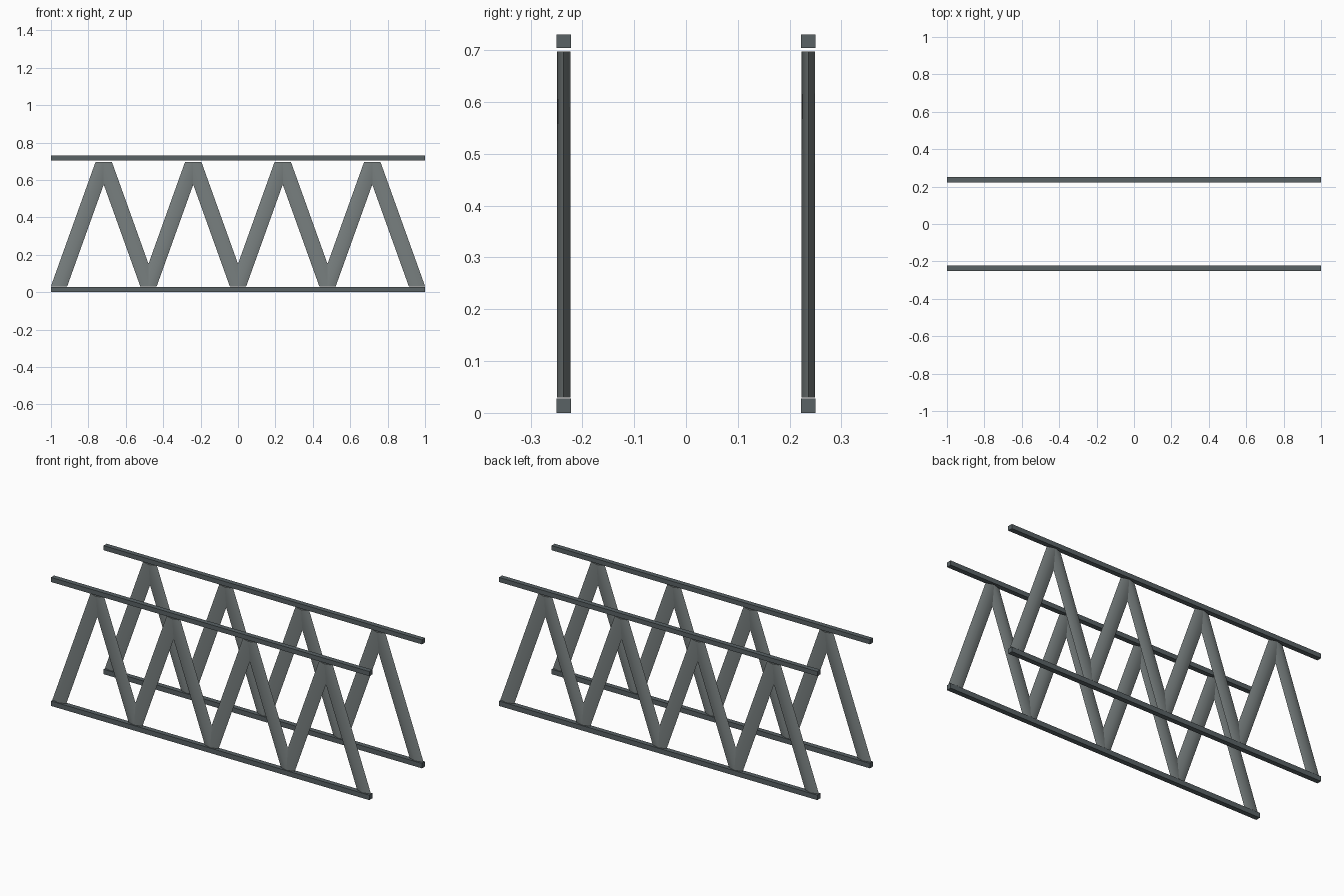
import bpy, bmesh, math

if "Cube" in bpy.data.objects:
    bpy.data.objects.remove(bpy.data.objects["Cube"])

Y = 0.236          # truss plane offset
Z0, Z1 = 0.03, 0.697
STEP = 0.2393      # half of one truss bay


def material(name, rgb):
    m = bpy.data.materials.new(name)
    m.diffuse_color = (*rgb, 1)
    m.use_nodes = True
    m.node_tree.nodes["Principled BSDF"].inputs["Base Color"].default_value = m.diffuse_color
    return m


RAIL = material("dark_steel", (0.10, 0.122, 0.13))
BRACE = material("grey_steel", (0.19, 0.215, 0.215))


def prism(name, bottom, top, mat):
    """Solid between two matching rings of points."""
    bm = bmesh.new()
    a = [bm.verts.new(p) for p in bottom]
    b = [bm.verts.new(p) for p in top]
    n = len(a)
    bm.faces.new(a)
    bm.faces.new(b)
    for i in range(n):
        bm.faces.new((a[i], a[(i + 1) % n], b[(i + 1) % n], b[i]))
    bmesh.ops.recalc_face_normals(bm, faces=bm.faces)
    me = bpy.data.meshes.new(name)
    bm.to_mesh(me)
    bm.free()
    me.materials.append(mat)
    ob = bpy.data.objects.new(name, me)
    bpy.context.collection.objects.link(ob)
    return ob


def diamond(x, y, z):
    w, d = 0.0435, 0.0133
    return [(x - w, y, z), (x, y - d, z), (x + w, y, z), (x, y + d, z)]


def rail(name, y, z0, z1):
    h = 0.014
    ring = lambda x: [(x, y - h, z0), (x, y + h, z0), (x, y + h, z1), (x, y - h, z1)]
    prism(name, ring(-1), ring(1), RAIL)


for side, y in (("front", -Y), ("back", Y)):
    # horizontal rails
    rail(side + "_bottom_rail", y, 0.0, 0.028)
    rail(side + "_top_rail", y, 0.704, 0.730)
    # zigzag diagonal braces, softly shaded across the front and back ridges
    for i in range(8):
        za, zb = (Z0, Z1) if i % 2 == 0 else (Z1, Z0)
        brace = prism(f"{side}_brace_{i + 1}", diamond((i - 4) * STEP, y, za),
                      diamond((i - 3) * STEP, y, zb), BRACE)
        bpy.ops.object.select_all(action='DESELECT')
        brace.select_set(True)
        bpy.context.view_layer.objects.active = brace
        bpy.ops.object.shade_smooth_by_angle(angle=math.radians(50))
